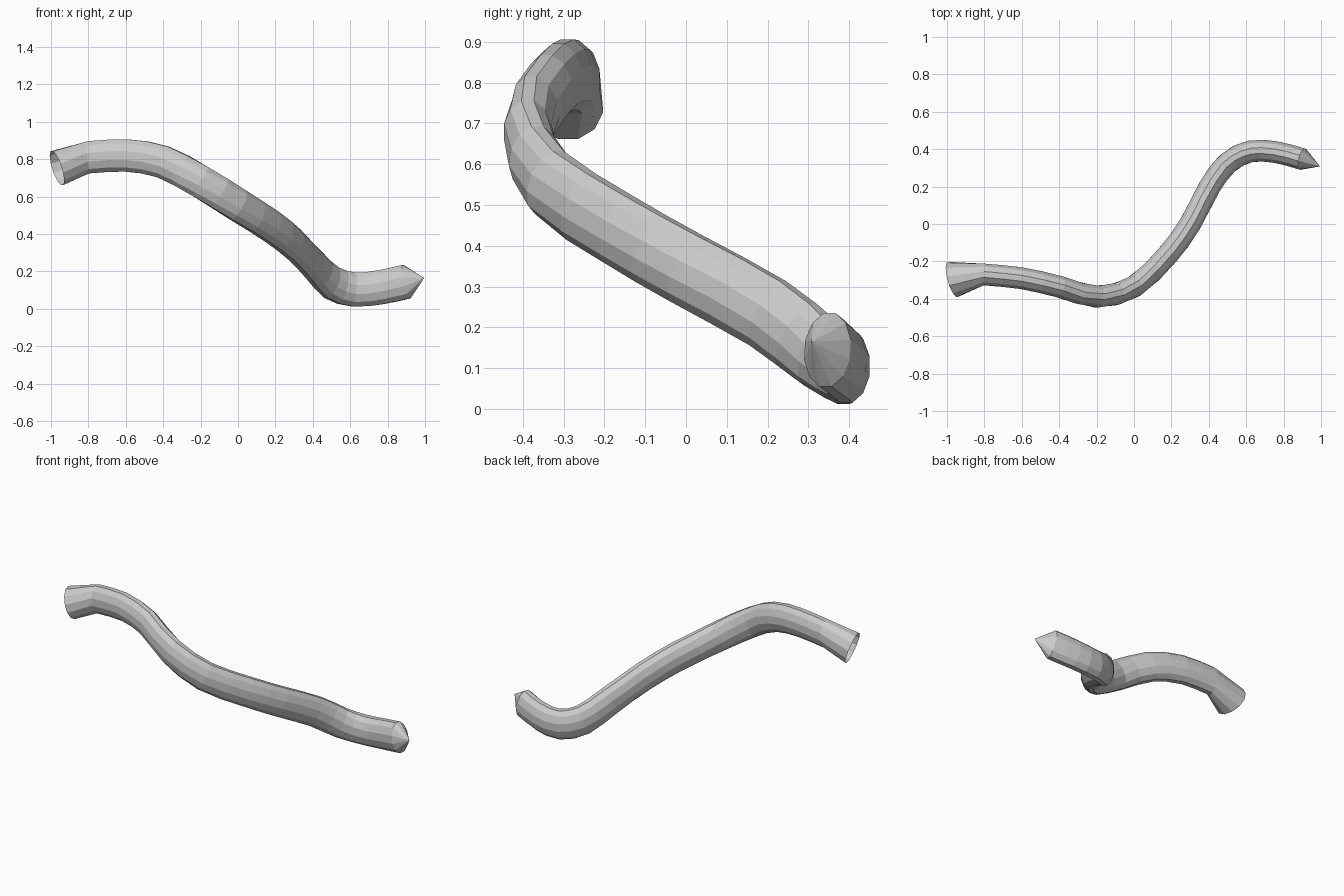
import bpy, bmesh, math
from mathutils import Vector

if "Cube" in bpy.data.objects:
    bpy.data.objects.remove(bpy.data.objects["Cube"])

SIDES = 12

# Centre line of the bent stick, from the open end to the tip
path = [Vector(p) for p in [
    (-.80, -.27, .81), (-.60, -.29, .82), (-.40, -.335, .785), (-.20, -.388, .68),
    (0, -.335, .555), (.18, -.165, .44), (.30, 0, .345), (.405, .20, .235),
    (.50, .325, .14), (.62, .388, .103), (.76, .384, .115), (.90, .347, .145)]]


def spline(p, t):
    i = min(int(t), len(p) - 2)
    u = t - i
    a = p[i - 1] if i else 2 * p[0] - p[1]
    b, c = p[i], p[i + 1]
    d = p[i + 2] if i + 2 < len(p) else 2 * c - b
    return .5 * (2 * b + (c - a) * u + (2 * a - 5 * b + 4 * c - d) * u ** 2
                 + (3 * b - a - 3 * c + d) * u ** 3)


def ring(bm, centre, direction, wide, tall):
    d = direction.normalized()
    side = d.cross(Vector((0, 0, 1))).normalized()
    up = side.cross(d)
    return [bm.verts.new(centre + side * wide * math.cos(a) + up * tall * math.sin(a))
            for a in (2 * math.pi * (k + .5) / SIDES for k in range(SIDES))]


bm = bmesh.new()

# Flared open mouth, tilted down and forward
rings = [ring(bm, Vector((-.968, -.297, .752)), Vector((.92, .26, .30)), .099, .098)]

# Oval shaft
steps = 2 * (len(path) - 1)
for s in range(steps + 1):
    t = s / 2
    ahead = spline(path, min(t + .05, len(path) - 1))
    behind = spline(path, max(t - .05, 0))
    rings.append(ring(bm, spline(path, t), ahead - behind, .060, .089 + .006 * s / steps))

for a, b in zip(rings, rings[1:]):
    for k in range(SIDES):
        n = (k + 1) % SIDES
        bm.faces.new((a[k], a[n], b[n], b[k]))

# Pointed tip
tip = bm.verts.new((.995, .308, .165))
for k in range(SIDES):
    bm.faces.new((rings[-1][k], rings[-1][(k + 1) % SIDES], tip))

bmesh.ops.recalc_face_normals(bm, faces=bm.faces)
mesh = bpy.data.meshes.new("bent_stick")
bm.to_mesh(mesh)
bm.free()
bpy.context.collection.objects.link(bpy.data.objects.new("bent_stick", mesh))
